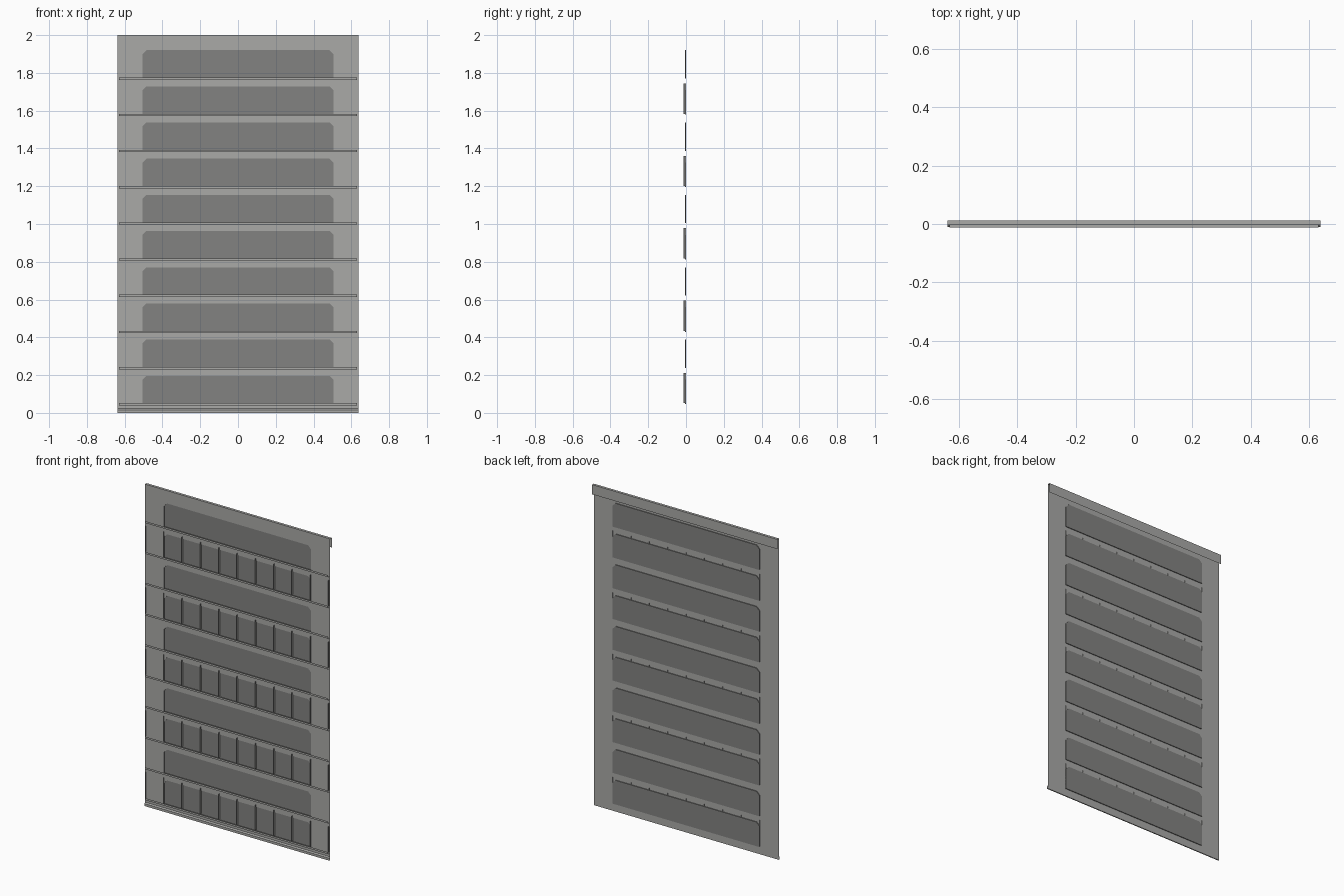
import bpy

cube = bpy.data.objects.get("Cube")
if cube:
    bpy.data.objects.remove(cube, do_unlink=True)


def material(name, value):
    m = bpy.data.materials.new(name)
    m.use_nodes = True
    colour = (value, value, value * 0.97, 1)
    m.diffuse_color = colour
    m.node_tree.nodes["Principled BSDF"].inputs["Base Color"].default_value = colour
    return m


sheet_grey = material("light grey sheet", 0.40)
pocket_grey = material("dark grey pocket", 0.225)


def make(name, faces, mat):
    """Mesh object from a list of faces, each a list of corner points."""
    verts = [p for f in faces for p in f]
    index, start = [], 0
    for f in faces:
        index.append(list(range(start, start + len(f))))
        start += len(f)
    mesh = bpy.data.meshes.new(name)
    mesh.from_pydata(verts, [], index)
    mesh.materials.append(mat)
    ob = bpy.data.objects.new(name, mesh)
    bpy.context.collection.objects.link(ob)
    return ob


def upright(x0, x1, z0, z1, y):
    return [(x0, y, z0), (x1, y, z0), (x1, y, z1), (x0, y, z1)]


def folded(profile, half):
    """Open sheet swept along x from a (y, z) profile."""
    return [[(-half, *a), (half, *a), (half, *b), (-half, *b)]
            for a, b in zip(profile, profile[1:])]


HALF, WIN, RAIL = 0.637, 0.505, 0.63     # half widths
FACE, POCKET, FRONT, BACK = -0.004, 0.001, -0.0125, 0.0125   # depths
ROWS, PITCH, HEIGHT, CUT = 10, 0.1915, 0.15, 0.02
tops = [1.92 - PITCH * i for i in range(ROWS)]
FOOT = 0.022

# Main sheet: side margins, strips between pockets and corner fillets
panel = [upright(-HALF, -WIN, FOOT, 2, FACE), upright(WIN, HALF, FOOT, 2, FACE)]
edges = [2] + [z for t in tops for z in (t, t - HEIGHT)] + [FOOT]
for upper, lower in zip(edges[::2], edges[1::2]):
    panel.append(upright(-WIN, WIN, lower, upper, FACE))
for t in tops:
    for s in (-1, 1):
        panel.append([(s * WIN, FACE, t), (s * (WIN - CUT), FACE, t),
                      (s * WIN, FACE, t - CUT)][::s])
make("main_sheet", panel, sheet_grey)

# Pressed pockets with short side walls
for i, t in enumerate(tops):
    b = t - HEIGHT
    outline = [(-WIN, b), (WIN, b), (WIN, t - CUT), (WIN - CUT, t),
               (CUT - WIN, t), (-WIN, t - CUT)]
    faces = [[(x, POCKET, z) for x, z in outline]]
    for (xa, za), (xb, zb) in zip(outline, outline[1:] + outline[:1]):
        faces.append([(xa, FACE, za), (xb, FACE, zb),
                      (xb, POCKET, zb), (xa, POCKET, za)])
    make(f"pocket_{i + 1}", faces, pocket_grey)

    # Ledge with an upturned lip below every pocket
    make(f"ledge_{i + 1}",
         folded([(FACE, b - 0.007), (FRONT, b - 0.007), (FRONT, b + 0.005)], RAIL),
         sheet_grey)

    # Upright dividers on every second row
    if i % 2:
        xs = [WIN * k / 4 for k in range(-4, 5)] + [-RAIL, RAIL]
        make(f"dividers_{i + 1}",
             [[(x, FRONT, b + 0.005), (x, POCKET if abs(x) < RAIL else FACE, b + 0.005),
               (x, POCKET if abs(x) < RAIL else FACE, t + 0.015),
               (x, FRONT, t + 0.015)] for x in xs], sheet_grey)

# Folded top hem hanging behind the sheet
make("top_hem", folded([(FACE, 2), (BACK, 2), (BACK, 1.94)], HALF), sheet_grey)

# Folded foot
make("foot_hem", folded([(FACE, FOOT), (FRONT + 0.002, 0.015),
                         (FRONT + 0.002, 0), (FACE, 0), (FACE, FOOT)], HALF), sheet_grey)

# Small tag on both sides of the sheet near one top corner
make("corner_tag", [upright(-0.63, -0.585, 1.885, 1.91, FACE + d)
                    for d in (-0.001, 0.001)], sheet_grey)
